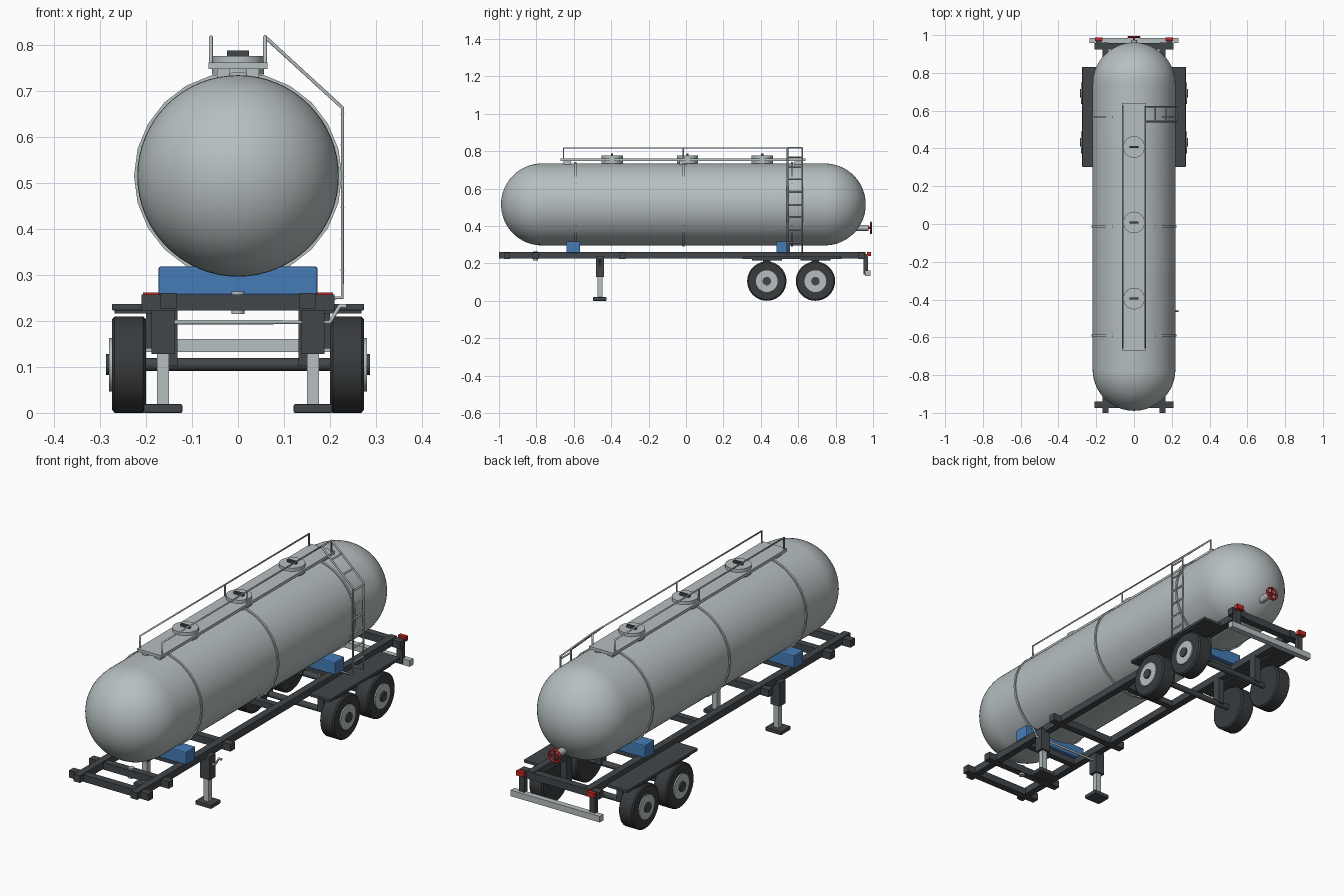
import bpy, bmesh, math
from mathutils import Vector

if "Cube" in bpy.data.objects:
    bpy.data.objects.remove(bpy.data.objects["Cube"], do_unlink=True)


def material(name, rgb):
    m = bpy.data.materials.new(name)
    m.use_nodes = True
    m.diffuse_color = (*rgb, 1)
    m.node_tree.nodes["Principled BSDF"].inputs["Base Color"].default_value = (*rgb, 1)
    return m


STEEL = material("light_steel", (0.47, 0.52, 0.53))
DARK = material("dark_frame", (0.055, 0.062, 0.068))
RUBBER = material("black_rubber", (0.04, 0.044, 0.048))
BLUE = material("blue_paint", (0.06, 0.2, 0.47))
RED = material("red_paint", (0.55, 0.02, 0.02))


def finish(bm, name, mat, smooth=False):
    bmesh.ops.recalc_face_normals(bm, faces=bm.faces)
    me = bpy.data.meshes.new(name)
    bm.to_mesh(me)
    bm.free()
    me.materials.append(mat)
    ob = bpy.data.objects.new(name, me)
    bpy.context.collection.objects.link(ob)
    if smooth:
        bpy.ops.object.select_all(action="DESELECT")
        ob.select_set(True)
        bpy.context.view_layer.objects.active = ob
        bpy.ops.object.shade_smooth_by_angle(angle=math.radians(35))
    return ob


def box(name, x, y, z, mat, bevel=0.0):
    """Box from (min, max) pairs along each axis."""
    bm = bmesh.new()
    bmesh.ops.create_cube(bm, size=1)
    for v in bm.verts:
        v.co = [a[0] + (c + 0.5) * (a[1] - a[0]) for a, c in zip((x, y, z), v.co)]
    if bevel:
        bmesh.ops.bevel(bm, geom=bm.edges[:], offset=bevel, segments=2,
                        profile=0.5, affect="EDGES")
    return finish(bm, name, mat)


def lathe(name, profile, centre, axis, mat, sides=32):
    """Revolve (radius, distance) pairs round an axis through centre."""
    bm = bmesh.new()
    verts = [bm.verts.new((r, 0, d)) for r, d in profile]
    edges = [bm.edges.new(p) for p in zip(verts, verts[1:])]
    bmesh.ops.spin(bm, geom=verts + edges, cent=(0, 0, 0), axis=(0, 0, 1),
                   angle=math.tau, steps=sides, use_duplicate=False)
    bmesh.ops.remove_doubles(bm, verts=bm.verts, dist=1e-5)
    turn = Vector((0, 0, 1)).rotation_difference(Vector(axis))
    for v in bm.verts:
        v.co = turn @ v.co + Vector(centre)
    return finish(bm, name, mat, True)


def rod(name, a, b, radius, mat, sides=12):
    a, b = Vector(a), Vector(b)
    length = (b - a).length
    return lathe(name, [(0, 0), (radius, 0), (radius, length), (0, length)],
                 a, (b - a).normalized(), mat, sides)


def tube(name, points, radius, mat, cyclic=False):
    cu = bpy.data.curves.new(name, "CURVE")
    cu.dimensions = "3D"
    cu.bevel_depth = radius
    cu.bevel_resolution = 1
    cu.use_fill_caps = True
    sp = cu.splines.new("POLY")
    sp.points.add(len(points) - 1)
    for p, co in zip(sp.points, points):
        p.co = (*co, 1)
    sp.use_cyclic_u = cyclic
    cu.materials.append(mat)
    ob = bpy.data.objects.new(name, cu)
    bpy.context.collection.objects.link(ob)


# Tank with domed ends and hoops
R, TZ, TY, HALF = 0.219, 0.515, -0.014, 0.756
arc = [i * math.pi / 32 for i in range(17)]
dome = [(R * math.sin(a), HALF + R * math.cos(a)) for a in arc]
dome[0] = (0, HALF + R)
tank = dome + [(r, -d) for r, d in reversed(dome)]
lathe("tank", tank, (0, TY, TZ), (0, 1, 0), STEEL, 64)
for y in (-0.59, -0.014, 0.566):
    lathe("tank_hoop", [(0.21, -0.005), (0.226, -0.005), (0.226, 0.005), (0.21, 0.005)],
          (0, y, TZ), (0, 1, 0), STEEL, 24)

# Walkway, hatches and handrails
box("walkway", (-0.064, 0.064), (-0.67, 0.64), (0.747, 0.761), STEEL)
for y in (-0.635, -0.014, 0.6):
    for s in (-1, 1):
        box("walkway_foot", (s * 0.032 - 0.014, s * 0.032 + 0.014), (y - 0.02, y + 0.02),
            (0.72, 0.75), STEEL)
for y in (-0.395, 0.008, 0.408):
    rod("hatch_lid", (0, y, 0.735), (0, y, 0.776), 0.057, STEEL, 32)
    box("hatch_handle", (-0.024, 0.024), (y - 0.006, y + 0.006), (0.775, 0.788), DARK)
for s in (-1, 1):
    x = s * 0.059
    tube("handrail", [(x, -0.655, 0.75), (x, -0.655, 0.817), (x, 0.62, 0.817),
                      (x, 0.62, 0.75)], 0.0045, STEEL)
    rod("handrail_post", (x, -0.014, 0.75), (x, -0.014, 0.817), 0.004, STEEL)

# Ladder
for y in (0.543, 0.621):
    tube("ladder_stringer", [(0.059, y, 0.817), (0.227, y, 0.663), (0.227, y, 0.25),
                             (0.165, y, 0.25)], 0.0045, STEEL)
steps = [(0.059, 0.817), (0.112, 0.768), (0.172, 0.713)]
steps += [(0.227, 0.65 - i * 0.068) for i in range(6)]
for x, z in steps:
    rod("ladder_rung", (x, 0.543, z), (x, 0.621, z), 0.004, STEEL)

# Chassis
for s in (-1, 1):
    box("main_rail", (s * 0.151 - 0.017, s * 0.151 + 0.017), (-1.0, 0.96),
        (0.227, 0.261), DARK)
for y in (-0.957, -0.805, -0.34, 0.94):
    box("cross_member", (-0.21, 0.21), (y - 0.017, y + 0.017), (0.223, 0.257), DARK)
for y in (-0.6, 0.1, 0.52):
    box("inner_cross_member", (-0.15, 0.15), (y - 0.015, y + 0.015), (0.228, 0.256), DARK)
for y in (-0.603, 0.52):
    box("tank_saddle", (-0.173, 0.173), (y - 0.037, y + 0.037), (0.256, 0.318), BLUE, 0.005)
rod("kingpin", (0, -0.805, 0.215), (0, -0.805, 0.264), 0.014, STEEL, 16)

# Landing legs and crank
for s in (-1, 1):
    x = s * 0.163
    box("leg_sleeve", (x - 0.025, x + 0.025), (-0.482, -0.438), (0.128, 0.24), DARK)
    box("leg_ram", (x - 0.013, x + 0.013), (-0.473, -0.447), (0.015, 0.135), STEEL)
    box("leg_foot", (x - 0.042, x + 0.042), (-0.496, -0.424), (0, 0.019), DARK, 0.003)
tube("leg_crank", [(-0.145, -0.46, 0.197), (0.2, -0.46, 0.197), (0.221, -0.46, 0.232),
                   (0.236, -0.46, 0.232)], 0.0055, STEEL)

# Running gear
WZ = 0.105
tyre = [(0, -0.037), (0.055, -0.037), (0.098, -0.037), (0.105, -0.031),
        (0.105, 0.031), (0.098, 0.037), (0, 0.037)]
for y in (0.432, 0.692):
    rod("axle", (-0.21, y, WZ), (0.21, y, WZ), 0.014, DARK, 16)
    for s in (-1, 1):
        side = (s, 0, 0)
        lathe("tyre", tyre, (s * 0.237, y, WZ), side, RUBBER, 40)
        rod("wheel_rim", (s * 0.25, y, WZ), (s * 0.28, y, WZ), 0.058, STEEL, 32)
        rod("wheel_hub", (s * 0.25, y, WZ), (s * 0.287, y, WZ), 0.023, DARK, 16)
        box("axle_hanger", (s * 0.148 - 0.016, s * 0.148 + 0.016), (y - 0.02, y + 0.02),
            (0.102, 0.235), DARK)
        box("mudguard_brace", (s * 0.218 - 0.05, s * 0.218 + 0.05), (y - 0.08, y + 0.08),
            (0.216, 0.225), DARK)
for s in (-1, 1):
    box("mudguard", (s * 0.22 - 0.054, s * 0.22 + 0.054), (0.302, 0.832),
        (0.223, 0.237), DARK, 0.002)

# Rear bumper and lamps
box("rear_bumper", (-0.235, 0.235), (0.958, 0.986), (0.132, 0.161), STEEL)
for s in (-1, 1):
    x = s * 0.186
    box("bumper_post", (x - 0.014, x + 0.014), (0.95, 0.972), (0.14, 0.25), DARK)
    box("tail_lamp", (x - 0.02, x + 0.02), (0.968, 0.988), (0.24, 0.262), RED)

# Outlet pipe and valve wheel
VZ, VY = 0.39, 0.99
rod("outlet_pipe", (0, 0.85, VZ), (0, 0.975, VZ), 0.016, STEEL, 20)
rod("valve_stem", (0, 0.97, VZ), (0, 0.995, VZ), 0.006, RED)
ring = [(0.029 * math.cos(i * math.tau / 24), VY, VZ + 0.029 * math.sin(i * math.tau / 24))
        for i in range(24)]
tube("valve_wheel", ring, 0.005, RED, True)
for i in range(2):
    d = Vector((math.cos(i * math.pi / 2), 0, math.sin(i * math.pi / 2))) * 0.028
    c = Vector((0, VY, VZ))
    rod("valve_spoke", c - d, c + d, 0.0035, RED)
